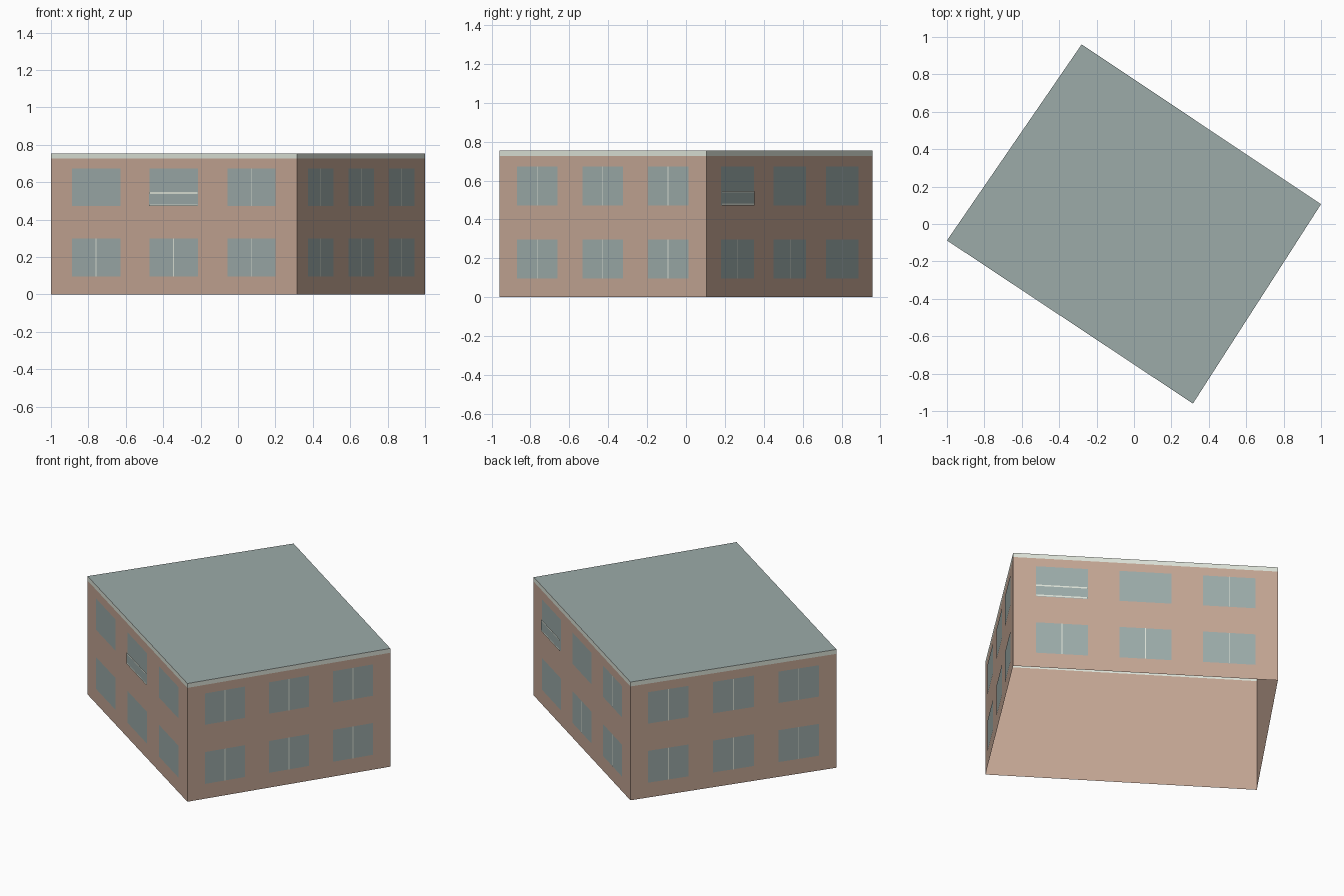
import bpy
import bmesh
from mathutils import Vector

cube = bpy.data.objects.get("Cube")
if cube:
    bpy.data.objects.remove(cube, do_unlink=True)


def material(name, rgb):
    linear = [((c / 255 + 0.055) / 1.055) ** 2.4 for c in rgb] + [1]
    mat = bpy.data.materials.new(name)
    mat.use_nodes = True
    mat.diffuse_color = linear
    mat.node_tree.nodes["Principled BSDF"].inputs["Base Color"].default_value = linear
    return mat


BRICK = material("warm_brick", (196, 166, 148))
GLASS = material("grey_green", (156, 171, 169))
TRIM = material("pale_trim", (221, 227, 216))

# Building footprint, counter-clockwise, and main heights
CORNERS = [Vector(p) for p in ((-1, -0.088, 0), (0.315, -0.96, 0),
                               (1, 0.106, 0), (-0.28, 0.96, 0))]
EAVE, TOP = 0.726, 0.754
FLOORS = {"lower": (0.095, 0.298), "upper": (0.472, 0.672)}
COLUMNS = (0.184, 0.5, 0.816)
HALF_WIDTH = 0.0985


def finish(name, bm, mat):
    mesh = bpy.data.meshes.new(name)
    bm.to_mesh(mesh)
    bm.free()
    mesh.materials.append(mat)
    obj = bpy.data.objects.new(name, mesh)
    bpy.context.collection.objects.link(obj)
    return obj


def wall_panel(bm, wall, u0, u1, z0, z1, out=0):
    """Upright panel; u runs 0 to 1 along the wall, out is how far it stands proud."""
    a, b = CORNERS[wall], CORNERS[(wall + 1) % 4]
    along = b - a
    offset = Vector((along.y, -along.x, 0)).normalized() * out
    spots = ((u0, z0), (u1, z0), (u1, z1), (u0, z1))
    bm.faces.new([bm.verts.new(a + along * u + offset + Vector((0, 0, z)))
                  for u, z in spots])


def ring(name, z0, z1, mat):
    bm = bmesh.new()
    for wall in range(4):
        wall_panel(bm, wall, 0, 1, z0, z1)
    bmesh.ops.remove_doubles(bm, verts=bm.verts, dist=0.0001)
    finish(name, bm, mat)


# Open-bottomed walls, pale band and flat roof
ring("walls", 0, EAVE, BRICK)
ring("roof_band", EAVE, TOP, TRIM)
roof = bmesh.new()
roof.faces.new([roof.verts.new((p.x, p.y, TOP)) for p in CORNERS])
finish("flat_roof", roof, GLASS)

# Windows, mullions and shallow balconies; walls are front, right end, back, left end
BALCONIES = {(0, 1), (2, 0)}
PLAIN = {(0, 0), (2, 1)}
glass, mullions, panels, rails = (bmesh.new() for _ in range(4))
for wall in range(4):
    length = (CORNERS[(wall + 1) % 4] - CORNERS[wall]).length
    for column, u in enumerate(COLUMNS):
        u0, u1 = u - HALF_WIDTH, u + HALF_WIDTH
        for floor, (z0, z1) in FLOORS.items():
            wall_panel(glass, wall, u0, u1, z0, z1, 0.0015)
            spot = (wall, column)
            if floor == "upper" and spot in BALCONIES:
                wall_panel(panels, wall, u0, u1, z0, z0 + 0.07, 0.006)
                for z in (z0, z0 + 0.066):
                    wall_panel(rails, wall, u0, u1, z, z + 0.009, 0.0075)
            elif floor == "lower" or spot not in PLAIN:
                half = 0.0025 / length
                wall_panel(mullions, wall, u - half, u + half, z0, z1, 0.003)

finish("window_glass", glass, GLASS)
finish("window_mullions", mullions, TRIM)
finish("balcony_panels", panels, GLASS)
finish("balcony_rails", rails, TRIM)
